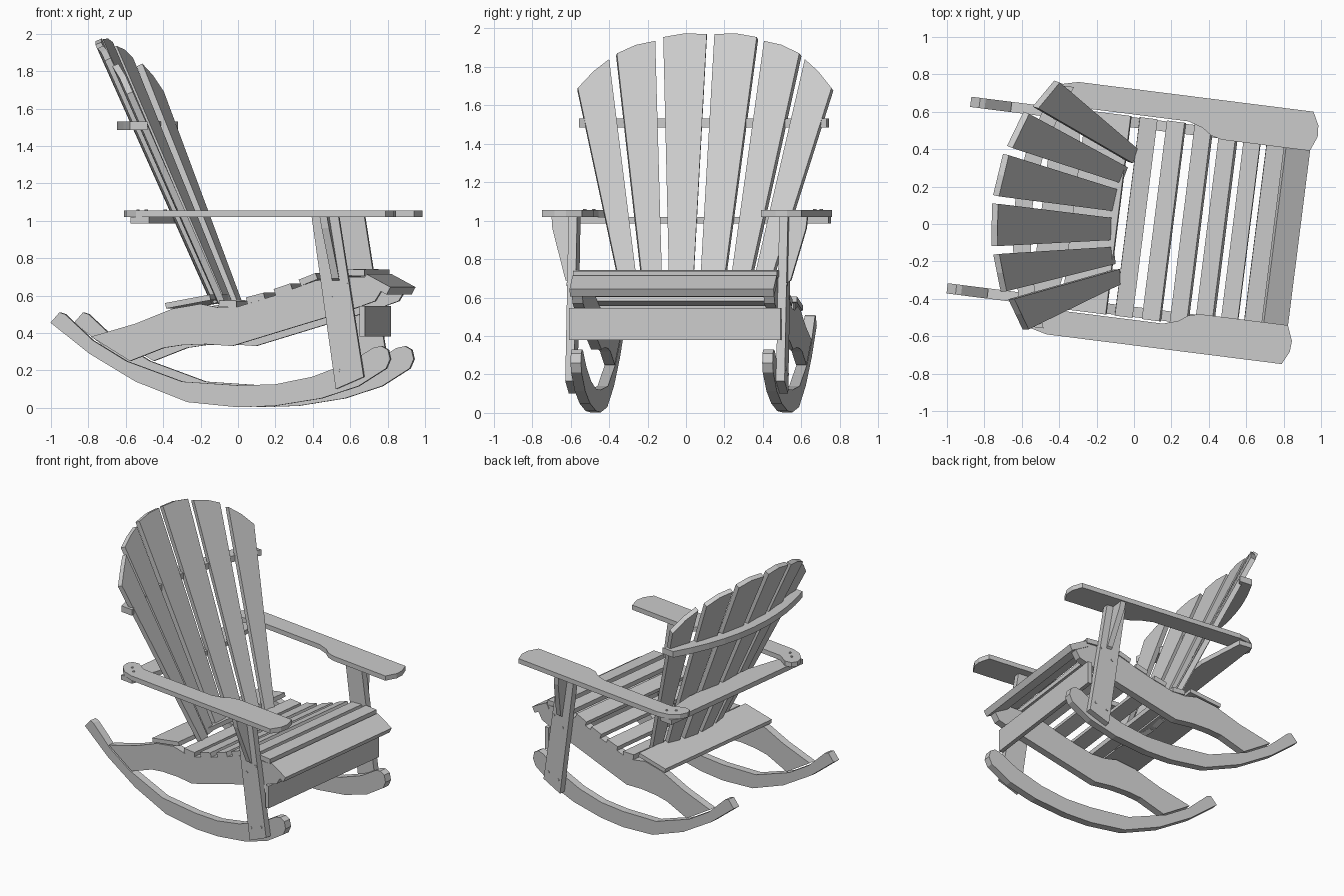
import bpy, bmesh, math
from mathutils import Vector, Matrix

cube = bpy.data.objects.get("Cube")
if cube:
    bpy.data.objects.remove(cube, do_unlink=True)

wood = bpy.data.materials.new("light_grey_wood")
wood.use_nodes = True
GREY = (0.6, 0.6, 0.6, 1)
wood.diffuse_color = GREY
wood.node_tree.nodes["Principled BSDF"].inputs["Base Color"].default_value = GREY

# Parts are built facing +x, then the whole chair is turned slightly
PLACE = Matrix.Rotation(math.radians(-7.2), 4, "Z") @ Matrix.Translation((0, 0.036, 0))


def solid(name, outline, offset):
    """Closed solid made by sweeping a 3D outline along an offset."""
    bm = bmesh.new()
    face = bm.faces.new([bm.verts.new(p) for p in outline])
    swept = bmesh.ops.extrude_face_region(bm, geom=[face])["geom"]
    bmesh.ops.translate(bm, vec=offset, verts=[g for g in swept if isinstance(g, bmesh.types.BMVert)])
    bmesh.ops.recalc_face_normals(bm, faces=bm.faces)
    mesh = bpy.data.meshes.new(name)
    bm.to_mesh(mesh)
    bm.free()
    mesh.materials.append(wood)
    obj = bpy.data.objects.new(name, mesh)
    obj.matrix_world = PLACE
    bpy.context.collection.objects.link(obj)
    return obj


def side_cut(name, profile, y0, y1):
    """Profile in x and z, swept across the chair."""
    return solid(name, [(x, y0, z) for x, z in profile], (0, y1 - y0, 0))


def flat_cut(name, profile, z0, z1, side=1):
    """Profile in x and y, swept upward."""
    return solid(name, [(x, y * side, z0) for x, y in profile], (0, 0, z1 - z0))


def plank(name, back, front, half, thick=0.035):
    """Board across the chair; back and front are its top edges in x and z."""
    a, b = Vector(back), Vector(front)
    down = Vector(((b - a).y, -(b - a).x)).normalized() * thick
    return side_cut(name, [a, b, b + down, a + down], -half, half)


def disc(cx, cy, r, n=8):
    return [(cx + r * math.cos(i * math.tau / n), cy + r * math.sin(i * math.tau / n)) for i in range(n)]


rocker = [(-.948, .455), (-.74, .29), (-.49, .14), (-.21, .03), (.06, .003), (.26, .01),
          (.51, .05), (.71, .115), (.86, .21), (.882, .26), (.87, .31), (.835, .33), (.79, .32),
          (.66, .24), (.46, .165), (.26, .125), (.06, .12), (-.24, .14), (-.54, .25),
          (-.72, .36), (-.87, .5), (-.90, .51)]
stringer = [(-.73, .38), (-.49, .45), (-.29, .53), (-.14, .555), (-.04, .535), (.06, .54),
            (.26, .60), (.48, .68), (.66, .70), (.74, .70), (.84, .635), (.80, .57), (.66, .52),
            (.36, .43), (.03, .33), (-.11, .34), (-.24, .335), (-.34, .32), (-.52, .25)]
leg = [(.465, 1.02), (.61, 1.02), (.745, .165), (.595, .10)]
arm = [(.884, .47), (.916, .55), (.912, .61), (.877, .68), (-.39, .68), (-.47, .66), (-.53, .61),
       (-.55, .55), (-.53, .51), (-.48, .5), (-.40, .545), (.22, .545), (.30, .52), (.35, .485), (.41, .47)]

# Rockers, seat sides, legs and arms
for side, label in ((1, "left"), (-1, "right")):
    side_cut(f"{label}_rocker", rocker, side * .475, side * .53)
    side_cut(f"{label}_seat_side", stringer, side * .475, side * .53)
    side_cut(f"{label}_front_leg", leg, side * .53, side * .575)
    flat_cut(f"{label}_arm", arm, 1.02, 1.055, side)
    # Tapered bracket under the arm
    bracket = [(.52, side * .575, 1.02), (.52, side * .67, 1.02), (.53, side * .665, .96),
               (.575, side * .59, .69), (.575, side * .575, .68)]
    solid(f"{label}_arm_bracket", bracket, (.04, 0, 0))
    # Bolt heads
    for i, (x, z) in enumerate([(.61, .20), (.70, .23), (.57, .60), (.65, .67)]):
        side_cut(f"{label}_leg_bolt_{i}", disc(x, z, .009), side * .573, side * .579)
    for i, (x, y) in enumerate([(-.47, .58), (-.42, .62)]):
        flat_cut(f"{label}_arm_bolt_{i}", disc(x, y, .009), 1.05, 1.06, side)

# Seat slats follow the dip of the seat sides
seat = [((-.04, .575), (.055, .572)), ((.105, .59), (.20, .615)), ((.255, .635), (.345, .665)),
        ((.39, .685), (.48, .72)), ((.525, .73), (.615, .738)), ((.65, .742), (.745, .738)),
        ((.755, .715), (.885, .645))]
for i, (back, front) in enumerate(seat):
    plank(f"seat_slat_{i + 1}", back, front, .535, .045 if i == 6 else .035)
plank("rear_seat_board", (-.33, .56), (-.09, .605), .535, .03)

# Front apron
side_cut("front_apron", [(.72, .38), (.75, .38), (.75, .545), (.72, .545)], -.555, .555)

# Fanned back slats: bottom (x, y) pairs, then top (x, y, z) pairs, inner edge first
fan = [((-.112, .018), (-.10, .135), (-.735, .02, 1.97), (-.71, .245, 1.955)),
       ((-.093, .17), (-.07, .26), (-.695, .285, 1.935), (-.63, .478, 1.87)),
       ((-.045, .285), (-.03, .365), (-.585, .513, 1.84), (-.488, .665, 1.69))]
for side, label in ((1, "left"), (-1, "right")):
    for i, (b_in, b_out, t_in, t_out) in enumerate(fan):
        flip = Vector((1, side, 1))
        p = [Vector(q) * flip for q in ((*b_in, .57), (*b_out, .57), t_out, t_in)]
        crown = (p[2] + p[3]) / 2 + Vector((0, 0, .012))
        normal = (p[1] - p[0]).cross(p[3] - p[0]).normalized()
        if normal.x > 0:
            normal.negate()
        solid(f"{label}_back_slat_{i + 1}", [p[0], p[1], p[2], crown, p[3]], normal * .035)

# Curved upper back rail
ys = [-.65 + 1.3 * i / 10 for i in range(11)]
inner = [(-.55 + .14 * (y / .65) ** 2, y) for y in ys]
outer = [(-.645 + .14 * (y / .65) ** 2, y) for y in reversed(ys)]
flat_cut("upper_back_rail", inner + outer, 1.485, 1.53)

# Lower back rail joining the arms
flat_cut("lower_back_rail", [(-.50, -.66), (-.40, -.66), (-.33, -.30), (-.33, .30), (-.40, .66),
                             (-.50, .66)], .985, 1.02)
